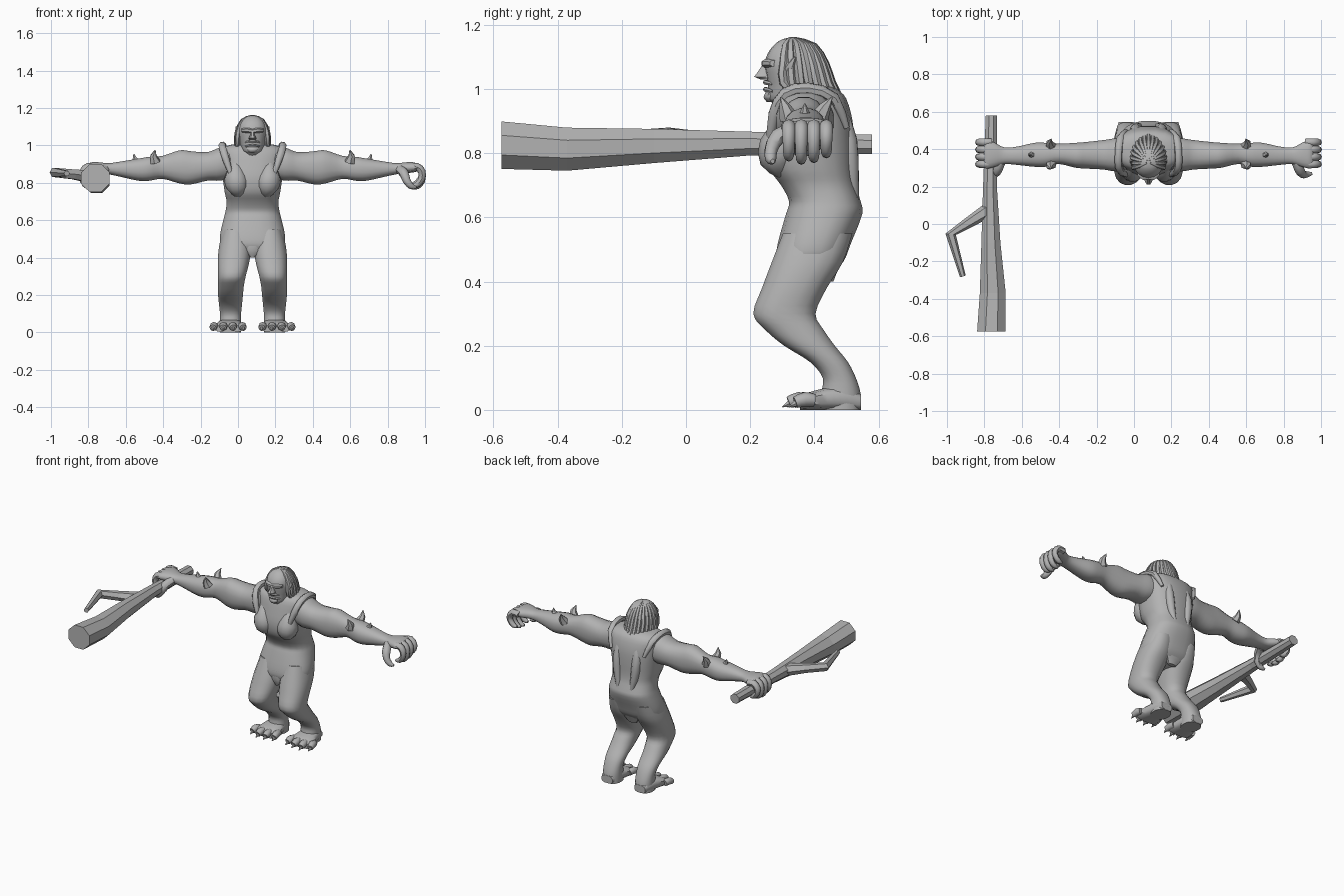
import bpy, bmesh, math
from mathutils import Vector

cube = bpy.data.objects.get("Cube")
if cube:
    bpy.data.objects.remove(cube, do_unlink=True)

MID = 0.0775          # the body's symmetry plane
UNIT = 0.01           # dimensions below are in hundredths
smooth_parts = []

grey = bpy.data.materials.new("plain_grey")
grey.use_nodes = True
colour = (0.45, 0.45, 0.45, 1)
grey.diffuse_color = colour
grey.node_tree.nodes["Principled BSDF"].inputs["Base Color"].default_value = colour


def blend(rows, steps):
    """Catmull-Rom interpolation through a list of number tuples."""
    if steps < 2:
        return rows
    result = []
    for i in range(len(rows) - 1):
        p0, p1, p2 = rows[max(i - 1, 0)], rows[i], rows[i + 1]
        p3 = rows[min(i + 2, len(rows) - 1)]
        for k in range(steps):
            t = k / steps
            result.append(tuple(
                b + 0.5 * t * (c - a + t * (2 * a - 5 * b + 4 * c - d + t * (3 * (b - c) + d - a)))
                for a, b, c, d in zip(p0, p1, p2, p3)))
    result.append(rows[-1])
    return result


def skin(name, rings, mirror=False, smooth=True, offset=MID):
    """Join rings of points into a capped surface, on one or both sides."""
    for sign, prefix in ((1, "left_"), (-1, "right_")) if mirror else ((1, ""),):
        bm = bmesh.new()
        loops = [[bm.verts.new((p[0] * sign * UNIT, p[1] * UNIT, p[2] * UNIT)) for p in ring]
                 for ring in rings]
        n = len(loops[0])
        for low, high in zip(loops, loops[1:]):
            for i in range(n):
                j = (i + 1) % n
                bm.faces.new((low[i], low[j], high[j], high[i]))
        bm.faces.new(loops[0])
        bm.faces.new(loops[-1])
        bmesh.ops.recalc_face_normals(bm, faces=bm.faces)
        mesh = bpy.data.meshes.new(prefix + name)
        bm.to_mesh(mesh)
        bm.free()
        mesh.materials.append(grey)
        obj = bpy.data.objects.new(prefix + name, mesh)
        bpy.context.collection.objects.link(obj)
        obj.location.x = offset
        if smooth:
            smooth_parts.append(obj)


def loft(name, axis, rows, sides=16, steps=3, power=0.85, **options):
    """Rows are (position, low a, high a, low b, high b) along an axis."""
    rings = []
    for t, a0, a1, b0, b1 in blend(rows, steps):
        ring = []
        for i in range(sides):
            angle = math.tau * (i + 0.5) / sides
            c, s = math.cos(angle), math.sin(angle)
            a = (a0 + a1) / 2 + (a1 - a0) / 2 * math.copysign(abs(c) ** power, c)
            b = (b0 + b1) / 2 + (b1 - b0) / 2 * math.copysign(abs(s) ** power, s)
            ring.append({"x": (t, a, b), "y": (a, t, b), "z": (a, b, t)}[axis])
        rings.append(ring)
    skin(name, rings, **options)


def tube(name, path, sides=8, steps=2, **options):
    """Path points are (x, y, z, radius)."""
    path = blend(path, steps)
    points = [Vector(p[:3]) for p in path]
    rings, turn, last = [], None, None
    for i, p in enumerate(points):
        ahead = points[min(i + 1, len(points) - 1)] - points[max(i - 1, 0)]
        turn = ahead.to_track_quat("Z", "Y") if turn is None else last.rotation_difference(ahead) @ turn
        last = ahead
        rings.append([p + turn @ Vector((math.cos(a), math.sin(a), 0)) * path[i][3]
                      for a in (math.tau * k / sides for k in range(sides))])
    skin(name, rings, **options)


# Trunk, from crotch to collar
loft("torso", "z", [
    (41, -9, 9, 31, 44), (46, -16.5, 16.5, 28, 49), (52, -17.5, 17.5, 28.5, 51.5),
    (61, -15.5, 15.5, 31, 55), (65, -14.5, 14.5, 32, 54.5), (70, -14, 14, 29.5, 53),
    (75, -15, 15, 26, 52.5), (82, -16, 16, 25, 52.5), (90, -17, 17, 26.5, 52),
    (97, -17.5, 17.5, 28.5, 50), (100, -13, 13, 31, 47), (101, -6, 6, 34, 44)], sides=20, power=0.8)
tube("chest_muscle", [(9, 31, 90, 3), (9, 29, 83, 6), (8, 29, 78, 6), (7, 31, 74, 3)], sides=12, mirror=True)
tube("back_muscle", [(6, 48, 94, 2), (7, 50.5, 84, 3), (6, 51.5, 72, 2.5), (4, 53, 62, 1)], mirror=True)
tube("vest_strap", [(11, 26, 83, 1), (14, 27.5, 92, 2), (16, 31, 98.5, 2), (16, 38, 100, 2),
                    (15, 46, 97, 2), (12, 50, 88, 1)], mirror=True)
loft("front_flap", "z", [(40, -1, 1, 29, 32), (44, -4, 4, 28, 32), (50, -5, 5, 28, 34)], sides=8)
loft("back_flap", "z", [(40, -3, 3, 43, 46), (45, -6, 6, 45, 48), (52, -7, 7, 48, 51.5)], sides=8)

# Legs with bent knees
loft("leg", "z", [
    (55, 2, 16, 30, 52), (46, 0.5, 18, 26.5, 49), (38, 1.5, 18.7, 23.5, 44), (30, 3.5, 18.5, 20.8, 40.5),
    (25, 4.5, 18.5, 24.5, 43), (20, 5, 18.5, 30.5, 46.5), (15, 5.5, 18, 38.5, 50.5),
    (10, 6, 17.5, 42.5, 53), (5, 6, 17.5, 42, 54.5), (0, 6, 17.5, 42, 54.5)], mirror=True)

# Feet, toes and claws
loft("foot", "y", [(54.5, 8, 16, 0, 5), (50, 6.5, 17.5, 0, 7), (44, 5.5, 19, 0, 7),
                   (38, 4.5, 20.5, 0, 5.5), (35.5, 5, 20, 0, 4)], sides=12, power=0.7, mirror=True)
for i in range(4):
    x, reach = 6 + 4.7 * i, (33.5, 32, 32, 34)[i]
    out = (i - 1.5) * 0.7
    tube("toe", [(x, 40, 3, 2), (x + out / 2, reach + 3, 3.3, 2.3), (x + out, reach, 2.4, 1.8)], mirror=True)
    tube("toe_claw", [(x + out, reach + 1, 2.4, 1.4), (x + out, reach - 2, 1, 0.2)], sides=6, steps=1, mirror=True)

# Outstretched arms
loft("arm", "x", [
    (9, 30, 46, 83, 98), (17, 28, 46, 81, 99), (24, 29, 45, 81, 96.5), (33, 29.5, 44, 79, 97),
    (39, 30, 43.5, 79.5, 97.5), (48, 32, 43, 82, 94.5), (55, 30.5, 43.5, 81, 94),
    (61, 30.5, 43.5, 81, 93), (70, 31.5, 41.5, 83, 91.5), (77, 32, 41, 84.5, 90.5),
    (82, 30.5, 43.5, 85, 91), (86, 29.5, 45, 85.5, 91), (88, 30, 44.5, 86, 90)], mirror=True)
for y, lean in ((32, -2.5), (41.5, 4)):
    tube("arm_horn", [(52, y, 91, 3), (53, y + lean / 2, 94.5, 1.8), (52, y + lean, 97.5, 0.2)],
         sides=6, steps=1, mirror=True)
tube("wrist_spike", [(61, 37, 90, 2.5), (63, 37, 93, 1.4), (63.5, 37, 95.5, 0.2)], sides=6, steps=1, mirror=True)

# Curled fingers and thumbs
for i in range(4):
    y, drop = 32 + 3.9 * i, (0, 1, 0.5, -1)[i]
    tube("finger", [(84, y, 88, 2), (88, y, 88.5, 2.1), (90.5, y, 86, 2), (90.5, y, 82 - drop, 1.8),
                    (88, y, 79 - drop, 1.6), (85.5, y, 78.5 - drop, 0.8)], mirror=True)
tube("thumb", [(79, 33, 87, 2.5), (81, 28.5, 85, 2.6), (82.5, 26.5, 81, 2.1),
               (85, 26.5, 78, 1.7), (87.5, 27, 77.5, 0.7)], mirror=True)

# Head and face
loft("head", "z", [
    (90, -7, 7, 32, 46), (95.5, -4.5, 4.5, 27, 43), (97, -5.5, 5.5, 25.5, 42), (101, -6.8, 6.8, 25.5, 43),
    (104, -7.5, 7.5, 25, 44), (108, -7.8, 7.8, 24.5, 44), (112, -6.8, 6.8, 26, 42),
    (115, -4, 4, 29, 38), (116, -1, 1, 32, 35)], sides=18)
loft("brow", "x", [(-6, 26, 29, 107, 109), (-3, 23.5, 28, 106.5, 109.5), (0, 23.8, 28, 106.5, 109),
                   (3, 23.5, 28, 106.5, 109.5), (6, 26, 29, 107, 109)], sides=8)
loft("nose", "z", [(108, -0.9, 0.9, 24, 28), (105.5, -1.3, 1.3, 22.3, 28),
                   (103.8, -2.2, 2.2, 21, 28), (103, -1.8, 1.8, 23, 28)], sides=8, steps=1)
for name, z in (("upper_lip", 102), ("lower_lip", 99.8)):
    tube(name, [(-3.8, 27, z - 0.5, 0.5), (-1.5, 25, z, 0.8), (1.5, 25, z, 0.8), (3.8, 27, z - 0.5, 0.5)], sides=6)
loft("chin", "z", [(96, -1.5, 1.5, 25, 29), (97.5, -3, 3, 24, 29), (99.5, -3, 3, 25, 29)], sides=8)
tube("ear", [(6.5, 31, 105, 1.5), (8, 32.5, 107, 1.8), (8.8, 34, 110, 0.2)], sides=6, steps=1, mirror=True)

# Hair locks falling from the crown, longest at the back
for i in range(17):
    turn = math.radians(-112 + 14 * i)
    side, back = math.sin(turn), math.cos(turn)
    rear = max(back, 0)
    tube("hair_lock", [
        (side, 33 + back, 115.6, 0.7), (side * 5.2, 33.5 + back * 6.5, 113.3, 1.3),
        (side * 8, 34 + back * 9.5, 107.5, 1.5), (side * 8.6, 34.5 + back * 11, 102, 1.4),
        (side * 9, 35 + rear * 13, 97.5, 1.1),
        (side * 9, 36 + rear * 14.5, 97 - 3 * rear - i % 3, 0.2)], sides=6)

# Wooden club with a forked branch, held in the right hand
loft("club", "y", [(58, -79.5, -73, 79.5, 86), (20, -81, -73, 79, 87), (-10, -82, -71, 76.5, 88),
                   (-37, -83, -68, 74, 88.5), (-57.5, -84.5, -68, 74.5, 90.5)],
     sides=8, steps=1, power=1, smooth=False, offset=0)
tube("club_branch", [(-77, 8, 83, 4), (-88, 1, 84.5, 3), (-98, -5.5, 85.5, 2.8), (-91.5, -28, 85, 1.6)],
     sides=6, steps=1, smooth=False, offset=0)

# Soft shading on the flesh and hair
bpy.ops.object.select_all(action="DESELECT")
for obj in smooth_parts:
    obj.select_set(True)
bpy.context.view_layer.objects.active = smooth_parts[0]
bpy.ops.object.shade_smooth_by_angle(angle=math.radians(45))
